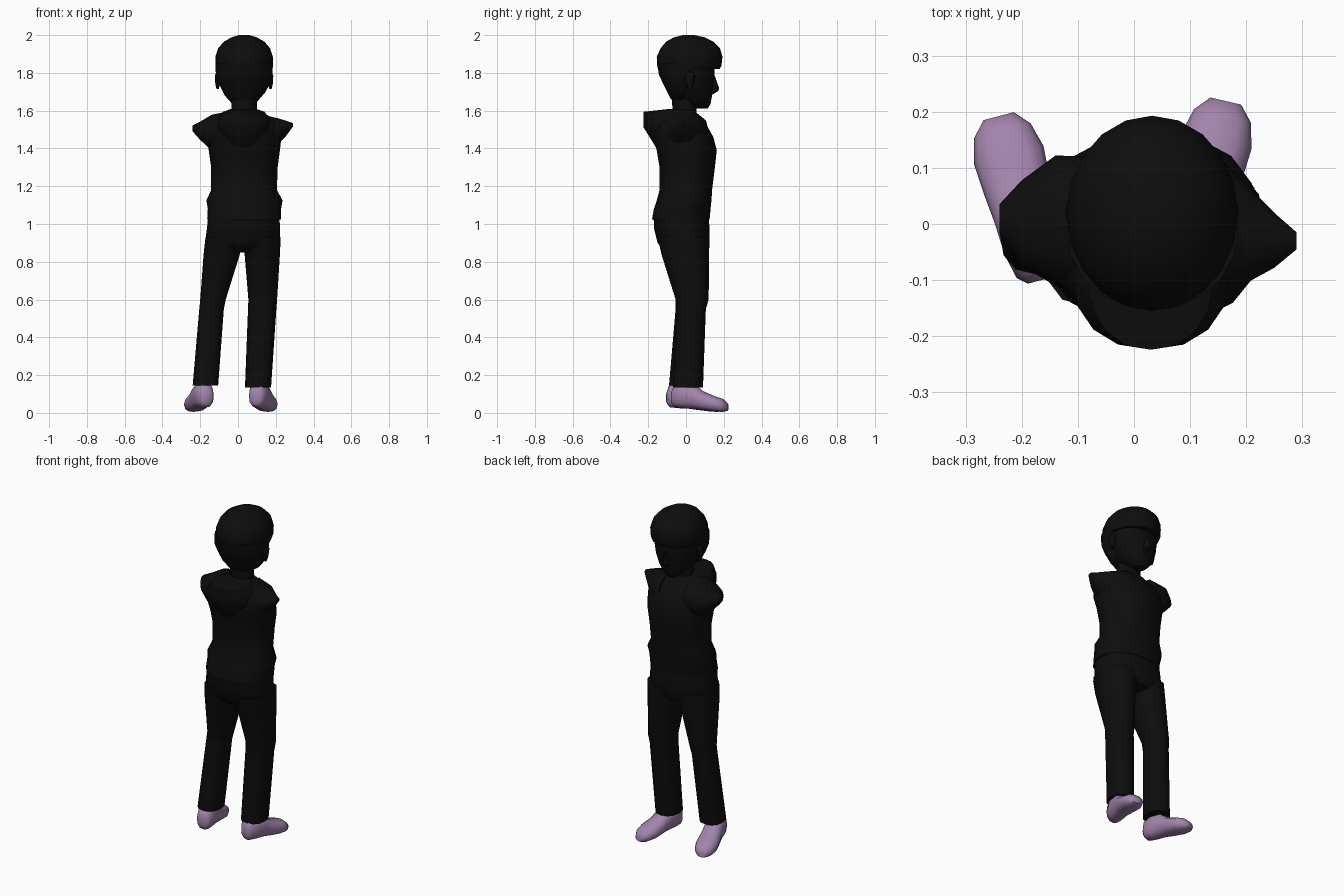
import bpy, bmesh, math
from mathutils import Vector, Matrix


def material(name, rgb):
    m = bpy.data.materials.new(name)
    m.diffuse_color = (*rgb, 1)
    return m


BLACK = material("black", (0.004, 0.004, 0.004))
PURPLE = material("dusty purple", (0.36, 0.23, 0.41))


def loft(name, rings, mat, axis="z", sides=16, power=2.0, matrix=None, angle=40):
    """Skin of rounded sections: (station, u0, u1, v0, v1) across the given axis."""
    bm = bmesh.new()
    loops = []
    for s, u0, u1, v0, v1 in rings:
        loop = []
        for i in range(sides):
            a = 2 * math.pi * i / sides
            c, d = math.cos(a), math.sin(a)
            c = math.copysign(abs(c) ** (2 / power), c)
            d = math.copysign(abs(d) ** (2 / power), d)
            u = (u0 + u1) / 2 + (u1 - u0) / 2 * c
            v = (v0 + v1) / 2 + (v1 - v0) / 2 * d
            p = {"x": (s, u, v), "y": (u, s, v), "z": (u, v, s)}[axis]
            loop.append(bm.verts.new(p))
        loops.append(loop)
    for a, b in zip(loops, loops[1:]):
        for i in range(sides):
            j = (i + 1) % sides
            bm.faces.new((a[i], a[j], b[j], b[i]))
    bm.faces.new(loops[0])
    bm.faces.new(loops[-1])
    if matrix:
        bm.transform(matrix)
    bmesh.ops.recalc_face_normals(bm, faces=bm.faces)
    me = bpy.data.meshes.new(name)
    bm.to_mesh(me)
    bm.free()
    ob = bpy.data.objects.new(name, me)
    bpy.context.collection.objects.link(ob)
    me.materials.append(mat)
    bpy.ops.object.select_all(action="DESELECT")
    ob.select_set(True)
    bpy.context.view_layer.objects.active = ob
    bpy.ops.object.shade_smooth_by_angle(angle=math.radians(angle))
    return ob


# Face and jaw (the face looks toward +y)
loft("head", [
    (1.612, 0.00, 0.06, 0.05, 0.115),
    (1.635, -0.03, 0.09, 0.00, 0.13),
    (1.68, -0.07, 0.13, -0.06, 0.138),
    (1.74, -0.095, 0.155, -0.09, 0.148),
    (1.80, -0.105, 0.17, -0.12, 0.15),
    (1.87, -0.10, 0.165, -0.12, 0.15)], BLACK, power=2.2)
loft("nose", [
    (1.685, 0.022, 0.042, 0.12, 0.14),
    (1.705, 0.012, 0.052, 0.11, 0.172),
    (1.72, 0.015, 0.049, 0.11, 0.175),
    (1.785, 0.024, 0.040, 0.12, 0.152)], BLACK, sides=8)

# Hair: back and sides, then the crown with its overhanging fringe
loft("back_hair", [
    (1.66, -0.04, 0.10, -0.08, 0.02),
    (1.69, -0.075, 0.14, -0.095, 0.035),
    (1.74, -0.10, 0.168, -0.12, 0.06),
    (1.79, -0.117, 0.182, -0.143, 0.08),
    (1.85, -0.12, 0.185, -0.153, 0.12)], BLACK, sides=20)
loft("crown_hair", [
    (1.82, -0.115, 0.18, -0.148, 0.178),
    (1.84, -0.12, 0.185, -0.153, 0.188),
    (1.885, -0.12, 0.185, -0.155, 0.193),
    (1.93, -0.105, 0.17, -0.135, 0.18),
    (1.965, -0.075, 0.14, -0.105, 0.145),
    (1.988, -0.035, 0.10, -0.065, 0.10),
    (2.0, 0.005, 0.06, -0.015, 0.045)], BLACK, sides=20)

# Ears
for side, x in (("left", -0.108), ("right", 0.172)):
    loft(side + "_ear", [
        (1.715, x - 0.006, x + 0.006, 0.01, 0.03),
        (1.74, x - 0.012, x + 0.012, 0.00, 0.04),
        (1.785, x - 0.015, x + 0.015, -0.005, 0.05),
        (1.805, x - 0.006, x + 0.006, 0.01, 0.035)], BLACK, sides=8)

loft("neck", [
    (1.54, -0.045, 0.11, -0.08, 0.065),
    (1.60, -0.035, 0.10, -0.072, 0.055),
    (1.70, -0.035, 0.10, -0.075, 0.06)], BLACK, sides=12)

# Sleeveless jacket
loft("jacket", [
    (1.025, -0.163, 0.227, -0.18, 0.125),
    (1.08, -0.16, 0.228, -0.17, 0.13),
    (1.125, -0.167, 0.236, -0.155, 0.135),
    (1.18, -0.142, 0.206, -0.14, 0.138),
    (1.30, -0.142, 0.21, -0.14, 0.153),
    (1.39, -0.155, 0.222, -0.155, 0.163),
    (1.46, -0.165, 0.23, -0.175, 0.145),
    (1.53, -0.15, 0.215, -0.17, 0.105),
    (1.575, -0.10, 0.16, -0.14, 0.065),
    (1.60, -0.04, 0.105, -0.08, 0.05)], BLACK, power=2.3)
loft("hood", [
    (1.39, -0.05, 0.11, -0.15, -0.05),
    (1.44, -0.08, 0.14, -0.18, -0.02),
    (1.51, -0.11, 0.17, -0.224, 0.04),
    (1.55, -0.11, 0.17, -0.224, 0.04),
    (1.594, -0.08, 0.14, -0.224, 0.02),
    (1.608, -0.04, 0.10, -0.10, 0.0)], BLACK, power=2.2)
# Cut-off shoulders, sections taken along x
loft("left_shoulder", [
    (-0.06, -0.13, 0.12, 1.39, 1.595),
    (-0.14, -0.11, 0.122, 1.39, 1.578),
    (-0.20, -0.075, 0.078, 1.445, 1.542),
    (-0.24, -0.015, 0.035, 1.49, 1.522)], BLACK, axis="x", sides=12, power=2.3)
loft("right_shoulder", [
    (0.10, -0.14, 0.12, 1.38, 1.59),
    (0.16, -0.135, 0.11, 1.38, 1.572),
    (0.21, -0.10, 0.06, 1.42, 1.56),
    (0.25, -0.078, 0.02, 1.46, 1.548),
    (0.29, -0.045, -0.015, 1.515, 1.535)], BLACK, axis="x", sides=12, power=2.3)

# Trousers: hips and two legs
loft("trouser_hips", [
    (0.85, 0.00, 0.055, -0.08, 0.07),
    (0.865, -0.14, 0.19, -0.125, 0.105),
    (0.90, -0.175, 0.225, -0.15, 0.122),
    (0.97, -0.165, 0.222, -0.168, 0.125),
    (1.04, -0.158, 0.22, -0.172, 0.12)], BLACK, power=2.4)
loft("left_trouser_leg", [
    (0.145, -0.24, -0.105, -0.09, 0.065),
    (0.55, -0.205, -0.075, -0.055, 0.095),
    (0.60, -0.20, -0.065, -0.055, 0.105),
    (0.84, -0.182, 0.01, -0.13, 0.115),
    (0.93, -0.172, 0.03, -0.15, 0.118)], BLACK, sides=12, power=2.4)
loft("right_trouser_leg", [
    (0.135, 0.037, 0.175, -0.07, 0.09),
    (0.55, 0.053, 0.203, -0.05, 0.105),
    (0.60, 0.055, 0.207, -0.055, 0.12),
    (0.84, 0.035, 0.222, -0.13, 0.122),
    (0.93, 0.02, 0.226, -0.15, 0.125)], BLACK, sides=12, power=2.4)

# Shoes: same shape, placed from heel to toe
SHOE = [
    (0.00, -0.025, 0.025, 0.05, 0.11),
    (0.015, -0.042, 0.042, 0.03, 0.15),
    (0.06, -0.052, 0.052, 0.025, 0.165),
    (0.12, -0.055, 0.055, 0.022, 0.155),
    (0.17, -0.06, 0.06, 0.015, 0.115),
    (0.23, -0.064, 0.064, 0.008, 0.09),
    (0.275, -0.052, 0.052, 0.005, 0.075),
    (0.302, -0.028, 0.028, 0.01, 0.05)]
for side, heel, toe in (("left", (-0.165, -0.10), (-0.242, 0.195)),
                        ("right", (0.095, -0.075), (0.165, 0.225))):
    h = Vector((*heel, 0))
    d = Vector((*toe, 0)) - h
    turn = Matrix.Rotation(math.atan2(-d.x, d.y), 4, "Z")
    loft(side + "_shoe", SHOE, PURPLE, axis="y", sides=12, power=2.4,
         matrix=Matrix.Translation(h) @ turn, angle=60)
